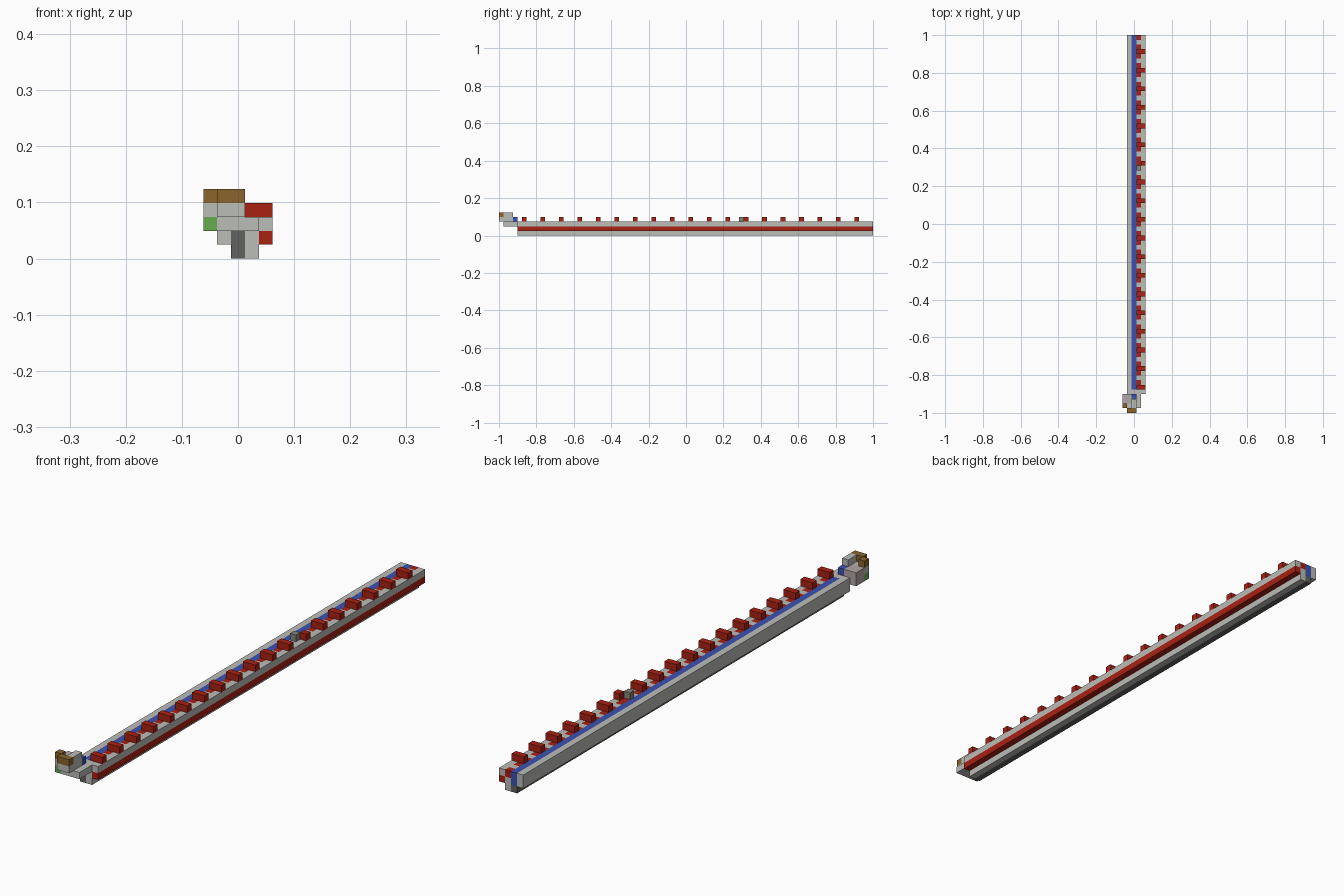
import bpy
import bmesh
from mathutils import Vector

if "Cube" in bpy.data.objects:
    bpy.data.objects.remove(bpy.data.objects["Cube"], do_unlink=True)

LENGTH = 81          # cells from front to back
U = 2.0 / LENGTH     # cell size


def material(name, r, g, b):
    m = bpy.data.materials.new(name)
    m.use_nodes = True
    m.diffuse_color = (r, g, b, 1)
    m.node_tree.nodes["Principled BSDF"].inputs["Base Color"].default_value = (r, g, b, 1)
    return m


light = material("light grey", 0.50, 0.51, 0.48)
dark = material("dark grey", 0.12, 0.12, 0.115)
mid = material("mid grey", 0.24, 0.23, 0.20)
red = material("red", 0.40, 0.015, 0.006)
blue = material("blue", 0.045, 0.085, 0.45)
brown = material("brown", 0.26, 0.13, 0.027)
green = material("green", 0.14, 0.40, 0.08)
pink = material("pinkish grey", 0.45, 0.38, 0.38)


def blocks(name, mat, *boxes):
    """Boxes given as (column, row, depth) start and end cells, end excluded."""
    bm = bmesh.new()
    for (x0, x1), (y0, y1), (z0, z1) in boxes:
        lo = Vector((x0 * U - 2.5 * U, y0 * U - 1, z0 * U))
        hi = Vector((x1 * U - 2.5 * U, y1 * U - 1, z1 * U))
        made = bmesh.ops.create_cube(bm, size=1)["verts"]
        for v in made:
            v.co = Vector((lo[i] + (v.co[i] + 0.5) * (hi[i] - lo[i]) for i in range(3)))
    mesh = bpy.data.meshes.new(name)
    bm.to_mesh(mesh)
    bm.free()
    mesh.materials.append(mat)
    ob = bpy.data.objects.new(name, mesh)
    bpy.context.collection.objects.link(ob)
    return ob


START = 4
run = (START, LENGTH)
core = (START + 1, LENGTH)
studs = range(START + 1, LENGTH, 4)
odd_stud = studs[12]

# Long beam
blocks("left_rail", light, ((1, 2), run, (1, 3)))
blocks("keel", dark, ((2, 3), run, (0, 1)), ((2, 3), (START, START + 1), (1, 2)))
blocks("centre_strip", blue, ((2, 3), core, (1, 3)))
blocks("front_cap", light, ((2, 4), (START, START + 1), (2, 3)))
blocks("lower_rail", light, ((3, 4), run, (0, 2)))
blocks("side_stripe", red, ((4, 5), run, (1, 2)))
blocks("side_rail", light, ((4, 5), run, (2, 3)))

# Red and light rhythm along the deck beneath the studs
blocks("deck_red", red,
       *[((3, 4), (max(s - 1, START + 1), s + 2), (2, 3)) for s in studs],
       ((3, 4), (LENGTH - 1, LENGTH), (2, 3)))
blocks("deck_light", light, *[((3, 4), (s + 2, s + 3), (2, 3)) for s in studs])

# Raised studs, with one broken pair
blocks("studs", red, *[((4 if s == odd_stud else 3, 5), (s, s + 1), (3, 4)) for s in studs])
blocks("odd_block", mid, ((3, 4), (odd_stud - 1, odd_stud), (3, 4)))

# Front head
blocks("head_base", light, ((1, 4), (1, 2), (2, 3)), ((2, 4), (2, 4), (2, 3)))
blocks("head_face", light, ((1, 3), (0, 1), (3, 4)), ((0, 3), (1, 2), (3, 4)),
       ((2, 3), (2, 3), (3, 4)))
blocks("head_post", light, ((2, 3), (1, 3), (4, 5)))
blocks("head_core", blue, ((2, 3), (3, 4), (3, 4)))
blocks("head_back", pink, ((0, 2), (2, 4), (2, 4)))
blocks("head_brow", brown, ((1, 3), (0, 1), (4, 5)), ((0, 1), (1, 2), (4, 5)))
blocks("head_gem", green, ((0, 1), (1, 2), (2, 3)))
